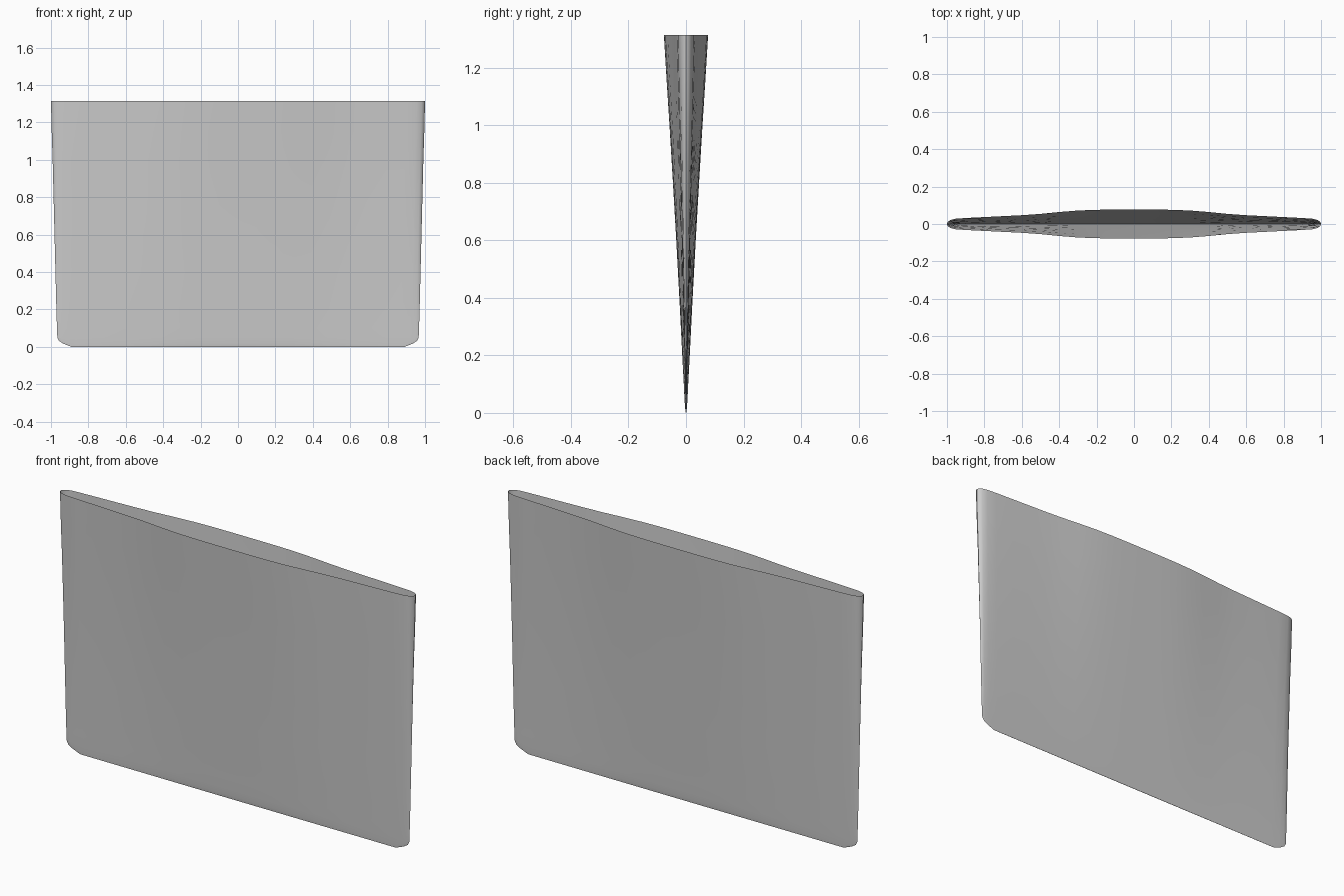
import bpy, bmesh

if "Cube" in bpy.data.objects:
    bpy.data.objects.remove(bpy.data.objects["Cube"])

# Half cross-section at the top rim: (share of half width, half thickness)
PROFILE = [(1.0, 0.0), (0.996, 0.011), (0.982, 0.021), (0.955, 0.028), (0.90, 0.032),
           (0.80, 0.037), (0.70, 0.042), (0.60, 0.047), (0.50, 0.054), (0.40, 0.064),
           (0.30, 0.072), (0.20, 0.076), (0.10, 0.077), (0.0, 0.077)]

# Blade outline: (height, half width, thickness factor)
SECTIONS = [(0.0, 0.89, 0.01), (0.006, 0.905, 0.025), (0.018, 0.935, 0.04),
            (0.032, 0.957, 0.055), (0.05, 0.966, 0.07), (0.10, 0.968, 0.10),
            (0.20, 0.971, 0.17), (0.40, 0.976, 0.30), (0.60, 0.981, 0.44),
            (0.80, 0.986, 0.59), (1.0, 0.991, 0.745), (1.15, 0.996, 0.87),
            (1.315, 1.0, 1.0)]


def ring_points(z, half, factor):
    quarter = [(u * half, t * factor) for u, t in PROFILE]
    back = quarter + [(-x, y) for x, y in reversed(quarter[:-1])]
    front = [(x, -y) for x, y in reversed(back[1:-1])]
    return [(x, y, z) for x, y in back + front]


# Tapered blade shell, open at the top
bm = bmesh.new()
rings = [[bm.verts.new(p) for p in ring_points(*s)] for s in SECTIONS]
n = len(rings[0])
for low, high in zip(rings, rings[1:]):
    for i in range(n):
        j = (i + 1) % n
        bm.faces.new((low[i], low[j], high[j], high[i]))

# Thin cutting edge closes the bottom
half_n = n // 2
for i in range(half_n):
    a, b = rings[0][i], rings[0][i + 1]
    c, d = rings[0][-(i + 1)], rings[0][-i]
    bm.faces.new(list(dict.fromkeys((a, d, c, b))))

bmesh.ops.recalc_face_normals(bm, faces=bm.faces)
mesh = bpy.data.meshes.new("blade")
bm.to_mesh(mesh)
bm.free()
blade = bpy.data.objects.new("blade", mesh)
bpy.context.collection.objects.link(blade)

bpy.context.view_layer.objects.active = blade
blade.select_set(True)
bpy.ops.object.shade_smooth_by_angle(angle=0.7)
